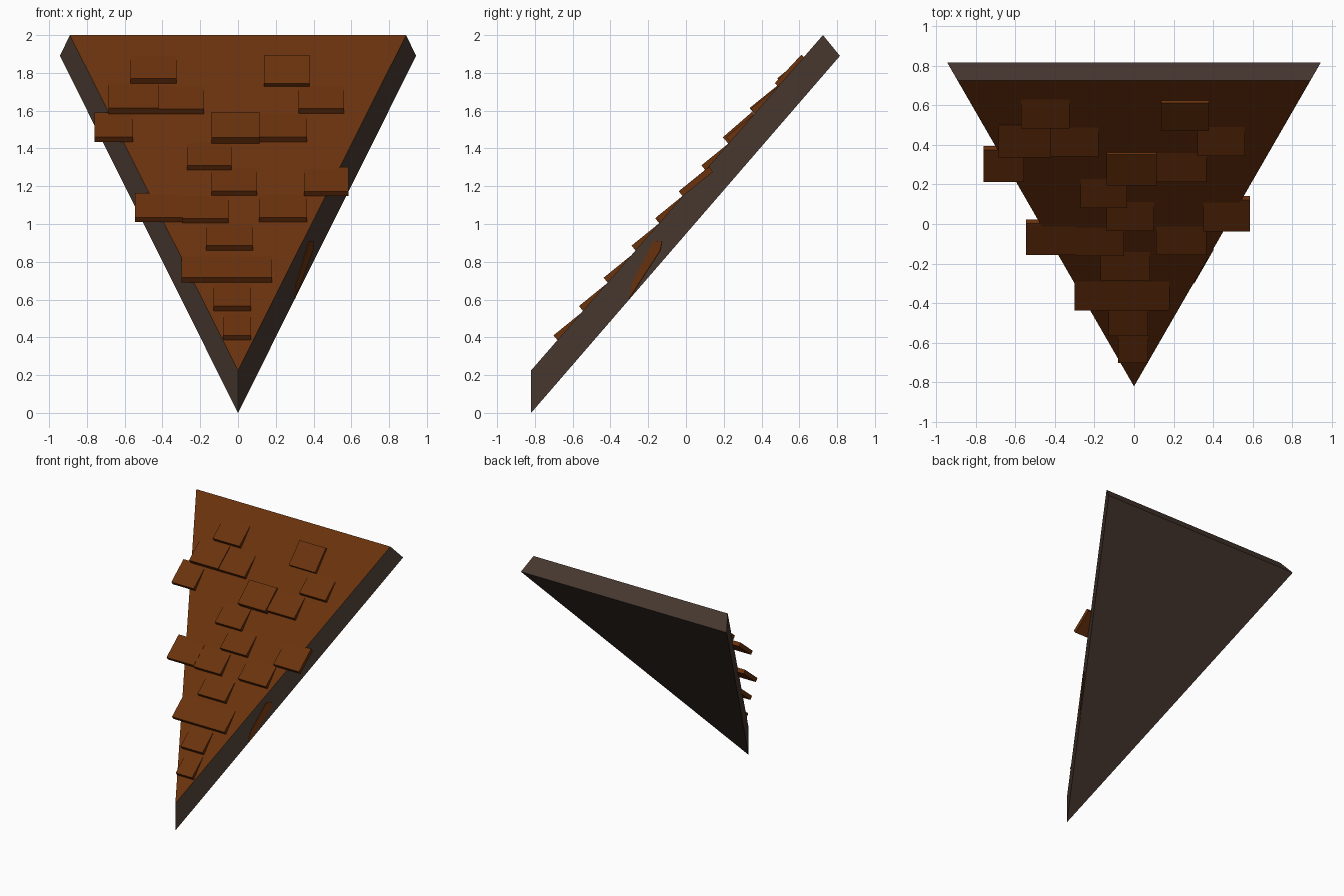
import bpy
import math

if "Cube" in bpy.data.objects:
    bpy.data.objects.remove(bpy.data.objects["Cube"])


def material(name, rgb):
    m = bpy.data.materials.new(name)
    m.diffuse_color = (*rgb, 1)
    m.use_nodes = True
    m.node_tree.nodes["Principled BSDF"].inputs["Base Color"].default_value = m.diffuse_color
    return m


wood = material("rust_brown_wood", (0.145, 0.032, 0.004))
beam = material("dark_grey_brown", (0.064, 0.040, 0.030))


def mesh_object(name, verts, faces, mats):
    me = bpy.data.meshes.new(name)
    me.from_pydata(verts, [], faces)
    for m in mats:
        me.materials.append(m)
    me.update()
    ob = bpy.data.objects.new(name, me)
    bpy.context.collection.objects.link(ob)
    return ob


# Sloping triangular roof slab: brown outer face, grey sides and underside
outer = [(0, -0.82, 0.225), (0.89, 0.725, 2.0), (-0.89, 0.725, 2.0)]
inner = [(0, -0.82, 0.0), (0.943, 0.815, 1.89), (-0.943, 0.815, 1.89)]
slab = mesh_object("roof_slab", outer + inner,
                   [(0, 1, 2), (5, 4, 3), (0, 3, 4, 1), (1, 4, 5, 2), (2, 5, 3, 0)],
                   [wood, beam])
for p in slab.data.polygons:
    p.material_index = 0 if p.normal.z > 0.3 and p.normal.y < -0.3 else 1


def shingle(x0, x1, z, tilt=39, thick=0.033, length=0.206):
    """Box whose lower back edge rests on the slab at height z."""
    y = -0.82 + (z - 0.225) * 1.545 / 1.775
    c, s = math.cos(math.radians(tilt)), math.sin(math.radians(tilt))
    side = [(y, z), (y + length * c, z + length * s)]
    side += [(b - thick * s, h + thick * c) for b, h in reversed(side)]
    verts = [(x, b, h) for x in (x0, x1) for b, h in side]
    faces = [(3, 2, 1, 0), (4, 5, 6, 7)]
    faces += [(i, (i + 1) % 4, (i + 1) % 4 + 4, i + 4) for i in range(4)]
    mesh_object("shingle", verts, faces, [wood])


# Loose shingles, from the tip of the roof upwards
for row in [
    (-0.08, 0.07, 0.385), (-0.13, 0.07, 0.54), (-0.30, 0.18, 0.69),
    (-0.17, 0.08, 0.86),
    (-0.545, -0.295, 1.01), (-0.295, -0.05, 1.004), (0.11, 0.365, 1.01),
    (-0.14, 0.10, 1.15), (0.35, 0.585, 1.147),
    (-0.27, -0.035, 1.285),
    (-0.76, -0.555, 1.435), (-0.14, 0.113, 1.425, 41, 0.045), (0.113, 0.365, 1.435),
    (-0.685, -0.42, 1.583, 39, 0.04), (-0.42, -0.18, 1.583), (0.32, 0.56, 1.585),
    (-0.57, -0.325, 1.745), (0.137, 0.378, 1.728, 47, 0.025),
]:
    shingle(*row)

# Sliver of wood showing on the right side of the slab
sliver = [(-0.30, 0.605), (-0.135, 0.86), (-0.127, 0.907), (-0.17, 0.91), (-0.285, 0.69)]
verts = [((b + 0.82) * 0.5768 + d * 0.866, b - d * 0.5, h)
         for d in (0.004, -0.004) for b, h in sliver]
n = len(sliver)
mesh_object("side_sliver", verts,
            [tuple(range(n)), tuple(range(2 * n - 1, n - 1, -1))]
            + [(i, i + n, (i + 1) % n + n, (i + 1) % n) for i in range(n)], [wood])
